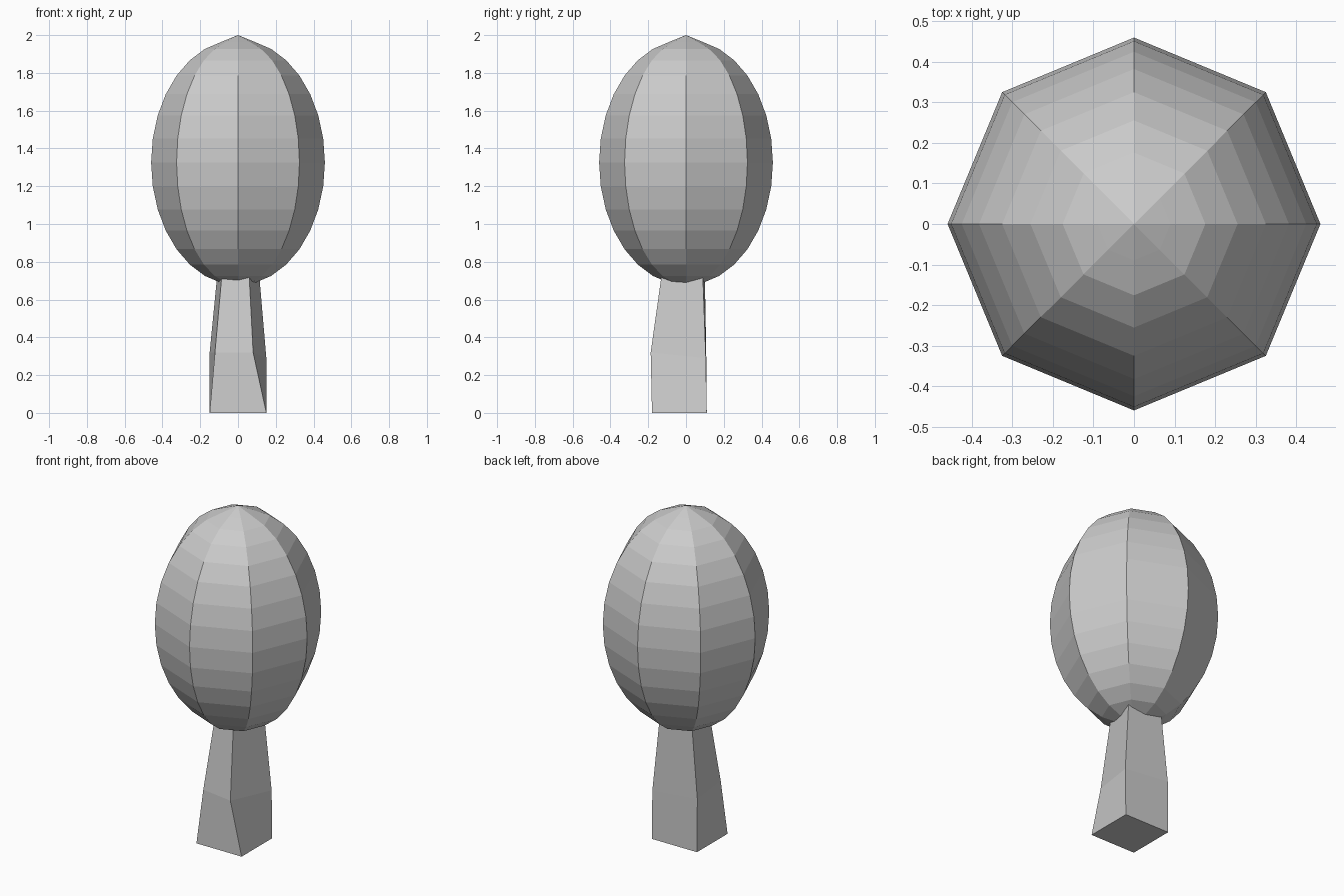
import bpy, bmesh

if "Cube" in bpy.data.objects:
    bpy.data.objects.remove(bpy.data.objects["Cube"])


def make_object(name, bm):
    bmesh.ops.recalc_face_normals(bm, faces=bm.faces)
    mesh = bpy.data.meshes.new(name)
    bm.to_mesh(mesh)
    bm.free()
    obj = bpy.data.objects.new(name, mesh)
    bpy.context.collection.objects.link(obj)
    return obj


# Crown: eight-sided stretched sphere with its top pole pulled to a point
bm = bmesh.new()
bmesh.ops.create_uvsphere(bm, u_segments=8, v_segments=16, radius=1)
for v in bm.verts:
    v.co = (v.co.x * 0.46, v.co.y * 0.46, 1.326 + v.co.z * 0.65)
max(bm.verts, key=lambda v: v.co.z).co.z = 2.0
make_object("crown", bm)

# Trunk: irregular four-sided sections from the ground into the crown
sections = [
    [(-0.15, -0.18, 0), (0.15, -0.18, 0), (0.15, 0.11, 0), (-0.15, 0.11, 0)],
    [(-0.122, -0.155, 0.32), (0.08, -0.187, 0.32), (0.15, 0.105, 0.29), (-0.15, 0.107, 0.32)],
    [(-0.088, -0.105, 0.7), (0.06, -0.132, 0.71), (0.115, 0.09, 0.7), (-0.112, 0.10, 0.71)],
    [(-0.08, -0.095, 0.8), (0.055, -0.12, 0.8), (0.105, 0.085, 0.8), (-0.102, 0.095, 0.8)],
]
bm = bmesh.new()
rings = [[bm.verts.new(p) for p in s] for s in sections]
for low, high in zip(rings, rings[1:]):
    for i in range(4):
        j = (i + 1) % 4
        bm.faces.new((low[i], low[j], high[j], high[i]))
bm.faces.new(rings[0][::-1])
bm.faces.new(rings[-1])
make_object("trunk", bm)
